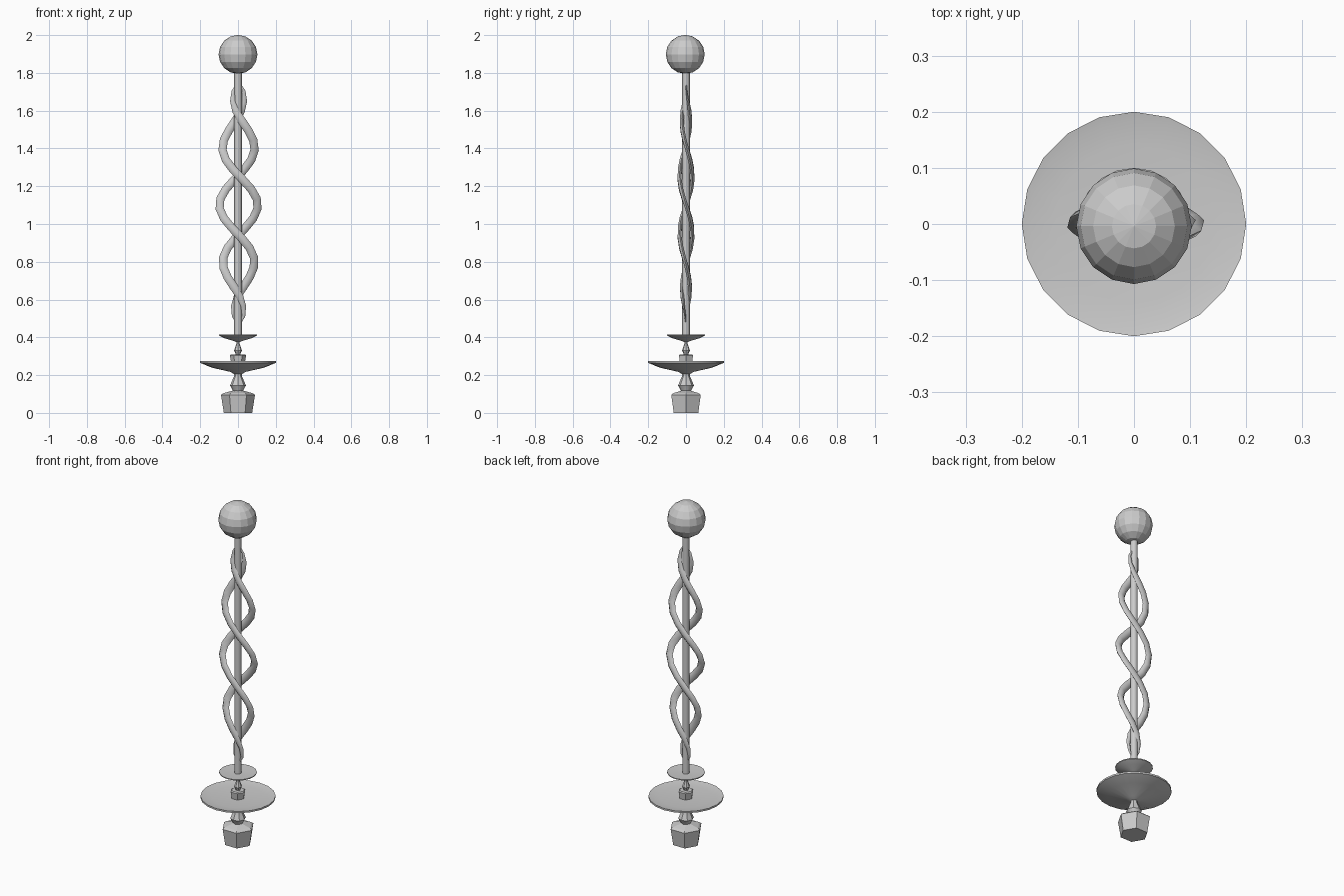
import bpy, bmesh, math
from mathutils import Vector

if "Cube" in bpy.data.objects:
    bpy.data.objects.remove(bpy.data.objects["Cube"])

def finish(name, bm, smooth=None):
    bmesh.ops.recalc_face_normals(bm, faces=bm.faces)
    me = bpy.data.meshes.new(name)
    bm.to_mesh(me)
    bm.free()
    ob = bpy.data.objects.new(name, me)
    bpy.context.collection.objects.link(ob)
    if smooth:
        bpy.ops.object.select_all(action='DESELECT')
        bpy.context.view_layer.objects.active = ob
        ob.select_set(True)
        bpy.ops.object.shade_smooth_by_angle(angle=math.radians(smooth))
    return ob

def loft(name, rings, smooth=None):
    """Skin a list of point rings and cap both ends."""
    bm = bmesh.new()
    vs = [[bm.verts.new(p) for p in r] for r in rings]
    n = len(vs[0])
    for a, b in zip(vs, vs[1:]):
        for i in range(n):
            j = (i + 1) % n
            bm.faces.new((a[i], a[j], b[j], b[i]))
    bm.faces.new(vs[0])
    bm.faces.new(vs[-1])
    return finish(name, bm, smooth)

def lathe(name, profile, sides, smooth=None):
    ring = lambda r, z: [(r * math.cos(2 * math.pi * i / sides),
                          r * math.sin(2 * math.pi * i / sides), z) for i in range(sides)]
    return loft(name, [ring(r, z) for r, z in profile], smooth)

# base socket and neck
lathe("hex_base", [(.075, 0), (.09, .095), (.08, .103), (.075, .105), (.02, .12)], 6)
lathe("lower_neck", [(.02, .1), (.028, .12), (.042, .145), (.034, .165), (.02, .195), (.02, .23)], 8, 40)

# large drip dish
lathe("large_dish", [(.02, .205), (.04, .217), (.14, .24), (.2, .265), (.2, .275),
                     (.185, .272), (.14, .268), (.03, .265)], 20, 40)

# small hex collar, neck and upper dish
lathe("hex_collar", [(.036, .262), (.043, .305), (.036, .31)], 6)
lathe("upper_neck", [(.01, .3), (.014, .315), (.021, .33), (.016, .345), (.009, .365), (.009, .39)], 8, 40)
lathe("upper_dish", [(.01, .375), (.02, .38), (.07, .395), (.1, .41), (.1, .415), (.03, .41)], 20, 40)

# central rod
lathe("rod", [(.02, .405), (.02, 1.82)], 8, 50)

# ball finial
bm = bmesh.new()
bmesh.ops.create_uvsphere(bm, u_segments=16, v_segments=8, radius=.103)
bmesh.ops.translate(bm, verts=bm.verts, vec=(0, -.004, 1.898))
finish("ball_finial", bm)

# two flattened helical strands, narrowing toward both ends
def strand(name, phase):
    z0, z1, steps = .46, 1.755, 25
    rings = []
    def centre(t):
        z = z0 + (z1 - z0) * t
        a = phase - math.pi * (z - 1.1) / .315
        k = math.sin(math.pi * t) ** .6
        return Vector((.003 + .102 * k * math.cos(a), .036 * k * math.sin(a), z))
    for s in range(steps + 1):
        t = s / steps
        c = centre(t)
        d = (centre(min(1, t + .01)) - centre(max(0, t - .01))).normalized()
        u = Vector((d.z, 0, -d.x)).normalized()
        v = d.cross(u)
        w = min(1, .15 + 6 * min(t, 1 - t))
        rings.append([c + u * .022 * w * math.cos(q) + v * .012 * w * math.sin(q)
                      for q in (i * math.pi / 3 for i in range(6))])
    loft(name, rings, 45)

strand("strand_a", 0)
strand("strand_b", math.pi)
